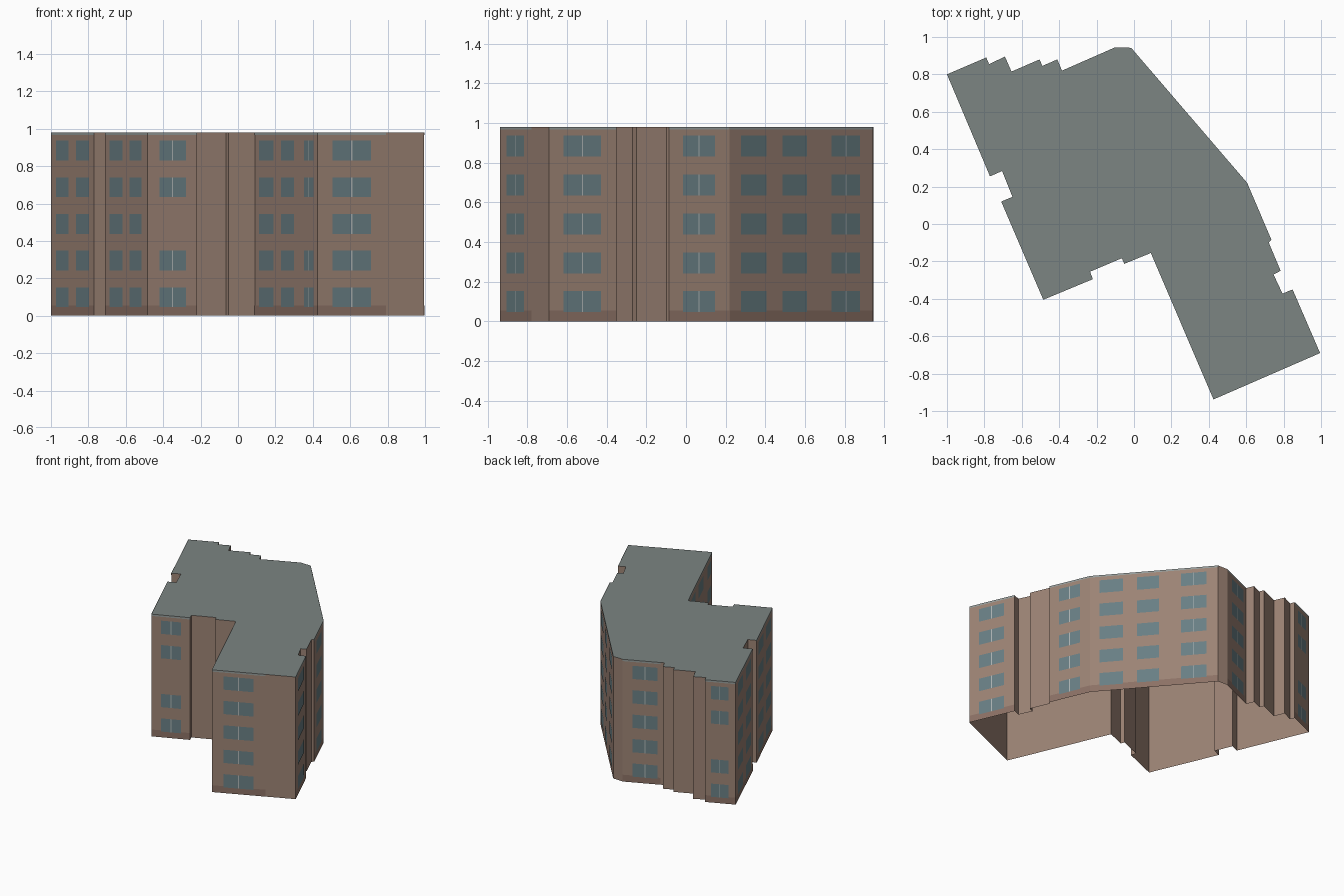
import bpy
from mathutils import Vector

if "Cube" in bpy.data.objects:
    bpy.data.objects.remove(bpy.data.objects["Cube"])

H = 0.98

def mat(name, r, g, b):
    m = bpy.data.materials.new(name)
    m.diffuse_color = (r, g, b, 1)
    m.use_nodes = True
    m.node_tree.nodes["Principled BSDF"].inputs["Base Color"].default_value = m.diffuse_color
    return m

BRICK = mat("brick", 0.33, 0.225, 0.175)
PLINTH = mat("plinth", 0.26, 0.165, 0.13)
ROOF = mat("roof_grey", 0.20, 0.235, 0.225)
TRIM = mat("trim_grey", 0.30, 0.33, 0.32)
GLASS = mat("glass", 0.14, 0.21, 0.23)
FRAME = mat("frame", 0.42, 0.46, 0.46)

def add(name, verts, faces, material):
    me = bpy.data.meshes.new(name)
    me.from_pydata(verts, [], faces)
    me.materials.append(material)
    ob = bpy.data.objects.new(name, me)
    bpy.context.collection.objects.link(ob)
    return ob

# Footprint, counter-clockwise from the back left corner
P = [(-1, .80), (-.77, .255), (-.705, .283), (-.65, .145), (-.71, .12),
     (-.485, -.405), (-.22, -.295), (-.235, -.255), (-.065, -.183),
     (-.052, -.213), (.09, -.155), (.425, -.938), (.995, -.69),
     (.848, -.35), (.794, -.372), (.746, -.27), (.784, -.25), (.72, -.098),
     (.735, -.085), (.605, .22), (-.015, .942), (-.10, .945), (-.385, .82),
     (-.41, .88), (-.49, .845), (-.505, .88), (-.655, .815), (-.69, .895),
     (-.775, .855), (-.79, .89)]
N = len(P)

# Outer walls (open underneath) and flat roof
add("walls", [(x, y, z) for z in (0, H) for x, y in P],
    [(i, (i + 1) % N, (i + 1) % N + N, i + N) for i in range(N)], BRICK)
add("roof", [(x, y, H) for x, y in P], [tuple(range(N))], ROOF)

def panels(name, specs, material, off):
    """Flat panels on walls; each spec is wall index, start and end fraction, z range."""
    verts, faces = [], []
    for i, u0, u1, z0, z1 in specs:
        a, b = Vector(P[i]), Vector(P[(i + 1) % N])
        d = b - a
        n = Vector((d.y, -d.x)).normalized() * off
        k = len(verts)
        for u, z in ((u0, z0), (u1, z0), (u1, z1), (u0, z1)):
            q = a + d * u + n
            verts.append((q.x, q.y, z))
        faces.append((k, k + 1, k + 2, k + 3))
    add(name, verts, faces, material)

# Wall index: single windows, double windows, missing middle row for doubles
WALLS = {
    0: ([(.13, .41), (.59, .89)], [], False),
    4: ([(.11, .42), (.58, .87)], [], False),
    5: ([], [(.245, .775)], True),
    10: ([(.075, .30), (.42, .63)], [(.79, .94)], True),
    11: ([], [(.14, .50)], False),
    12: ([], [(.21, .77)], False),
    18: ([], [(.23, .755)], False),
    19: ([(.076, .257), (.368, .54)], [(.71, .91)], False),
    21: ([], [(.24, .83)], False),
    29: ([], [(.20, .78)], True),
}
BAND_END = {11: .64, 21: .9}

glass, bars, plinth, trim = [], [], [], []
for i, (singles, doubles, gap) in WALLS.items():
    length = (Vector(P[(i + 1) % N]) - Vector(P[i])).length
    half = .003 / length
    for row in range(5):
        z0 = .046 + .196 * row
        z1 = z0 + .106
        glass += [(i, a, b, z0, z1) for a, b in singles]
        if gap and row == 2:
            continue
        for a, b in doubles:
            m = (a + b) / 2
            glass += [(i, a, m - half, z0, z1), (i, m + half, b, z0, z1)]
            bars.append((i, m - half, m + half, z0, z1))
    end = BAND_END.get(i, 1)
    plinth.append((i, 0, end, 0, .055))
    trim.append((i, 0, end, .966, H))

panels("plinth_band", plinth, PLINTH, .001)
panels("roof_trim", trim, TRIM, .001)
panels("window_panes", glass, GLASS, .002)
panels("window_bars", bars, FRAME, .002)
